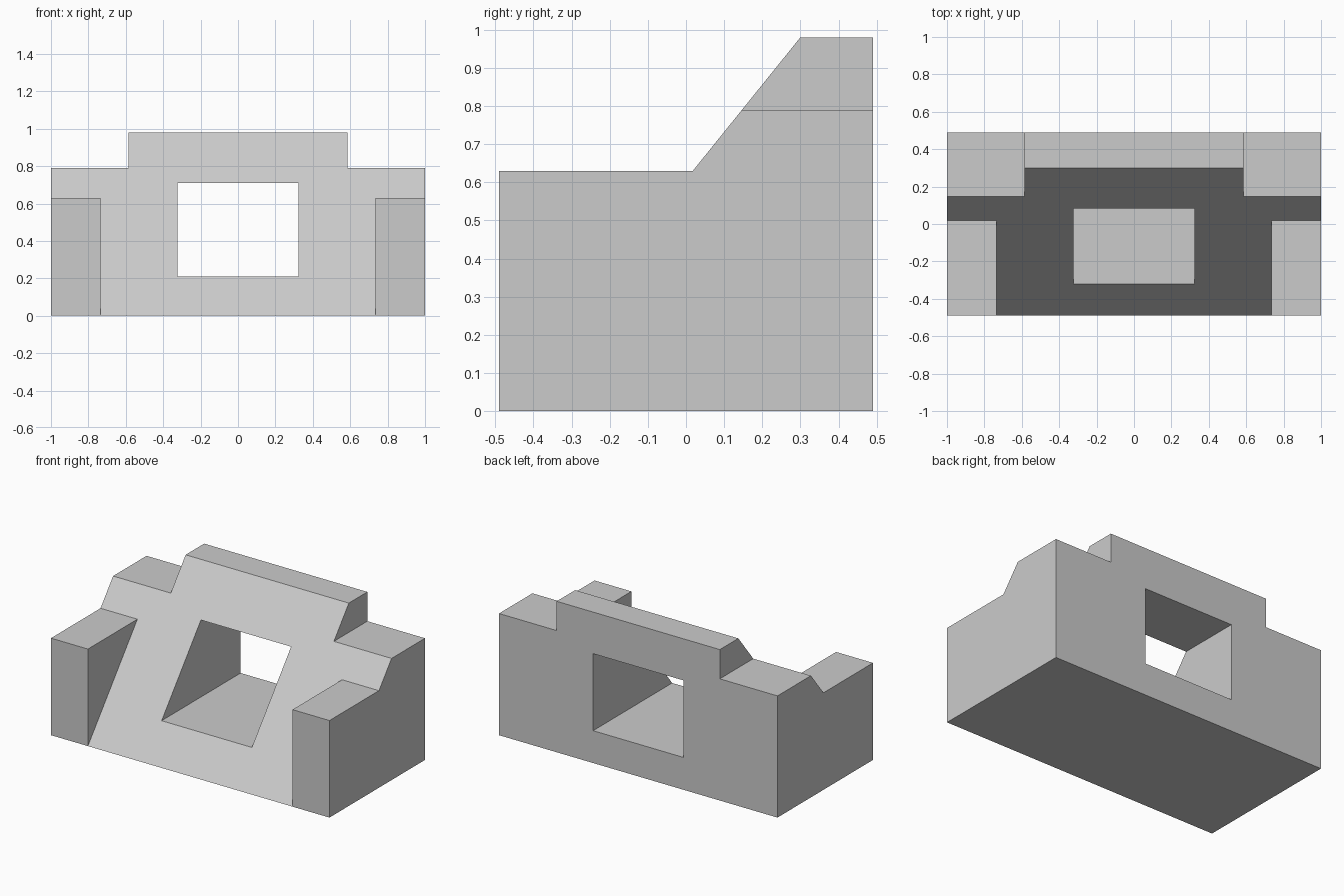
import bpy
import bmesh

cube = bpy.data.objects.get("Cube")
if cube:
    bpy.data.objects.remove(cube, do_unlink=True)

DEPTH = 0.49      # half depth
SILL, LINTEL = 0.21, 0.71

stone = bpy.data.materials.new("light grey stone")
stone.use_nodes = True
colour = (0.6, 0.6, 0.6, 1.0)
stone.diffuse_color = colour
stone.node_tree.nodes["Principled BSDF"].inputs["Base Color"].default_value = colour


def prism(name, profile, x0, x1):
    """Extrude a (y, z) side profile from x0 to x1."""
    bm = bmesh.new()
    face = bm.faces.new([bm.verts.new((x0, y, z)) for y, z in profile])
    grown = bmesh.ops.extrude_face_region(bm, geom=[face])["geom"]
    moved = [v for v in grown if isinstance(v, bmesh.types.BMVert)]
    bmesh.ops.translate(bm, verts=moved, vec=(x1 - x0, 0, 0))
    bmesh.ops.recalc_face_normals(bm, faces=bm.faces)
    mesh = bpy.data.meshes.new(name)
    bm.to_mesh(mesh)
    bm.free()
    mesh.materials.append(stone)
    obj = bpy.data.objects.new(name, mesh)
    bpy.context.collection.objects.link(obj)
    return obj


def box(name, x0, x1, y0, y1, z0, z1):
    return prism(name, [(y0, z0), (y1, z0), (y1, z1), (y0, z1)], x0, x1)


def combine(target, other, operation):
    """Apply a boolean and remove the helper."""
    other.hide_render = True
    mod = target.modifiers.new(operation, 'BOOLEAN')
    mod.operation = operation
    mod.solver = 'EXACT'
    mod.object = other
    bpy.context.view_layer.objects.active = target
    bpy.ops.object.modifier_apply(modifier=mod.name)
    bpy.data.objects.remove(other, do_unlink=True)


# Sloped wall
wall = prism("sloped_wall", [(-DEPTH, 0), (DEPTH, 0), (DEPTH, 0.98), (0.30, 0.98)], -1, 1)

# Window opening straight through
combine(wall, box("opening_cutter", -0.324, 0.324, -1, 1, SILL, LINTEL), 'DIFFERENCE')

# Lowered shoulders and raised front side blocks
for side in (-1, 1):
    inner, outer = sorted((side * 0.586, side * 1.2))
    combine(wall, box("shoulder_cutter", inner, outer, -1, 1, 0.79, 1.2), 'DIFFERENCE')
    inner, outer = sorted((side * 0.735, side * 1.0))
    combine(wall, box("side_block", inner, outer, -DEPTH, 0.2, 0, 0.63), 'UNION')

# Clean coplanar seams
bm = bmesh.new()
bm.from_mesh(wall.data)
bmesh.ops.remove_doubles(bm, verts=bm.verts, dist=0.0001)
bmesh.ops.dissolve_limit(bm, angle_limit=0.01, verts=bm.verts, edges=bm.edges)
bm.to_mesh(wall.data)
bm.free()
